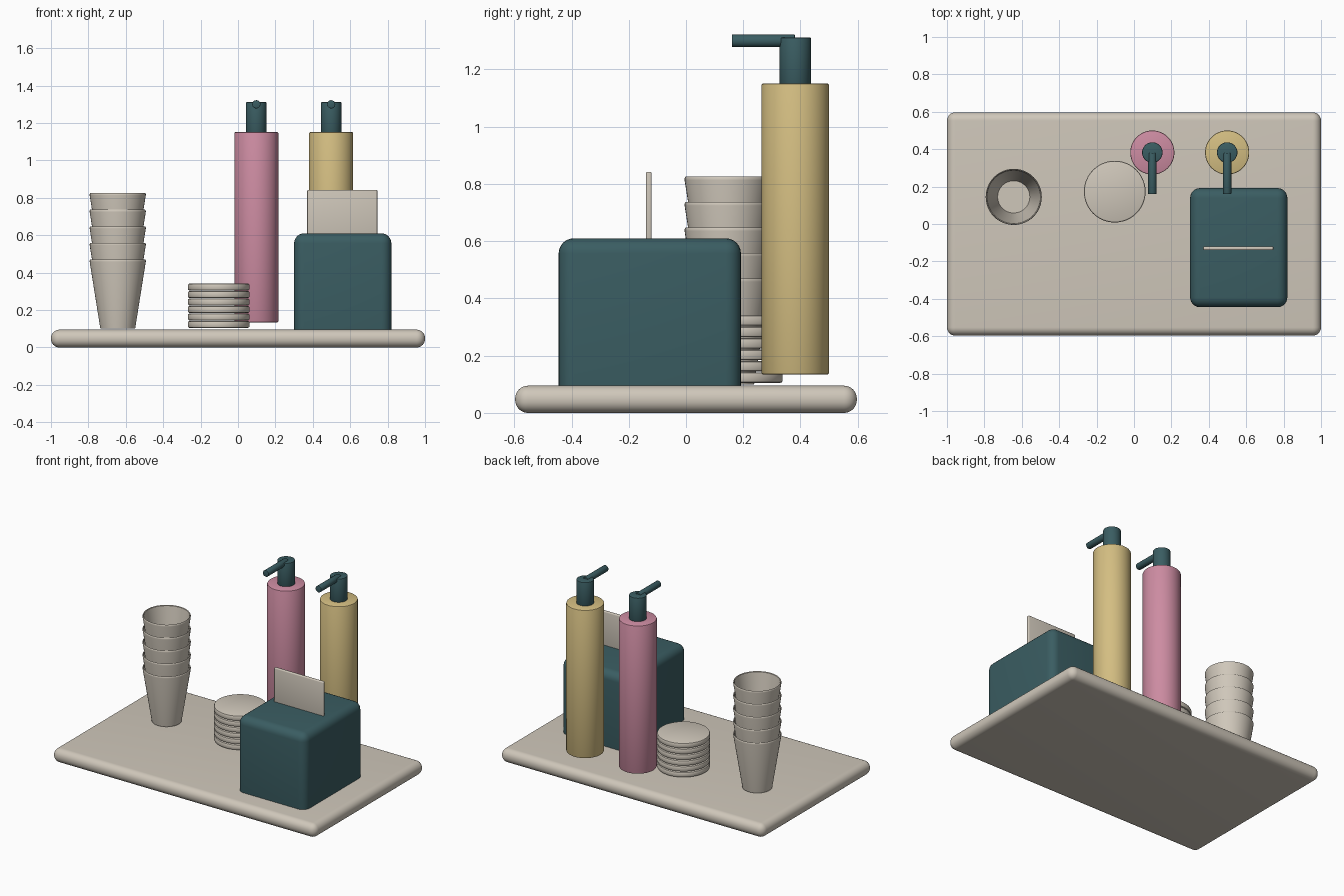
import bpy, bmesh, math
from mathutils import Matrix

if "Cube" in bpy.data.objects:
    bpy.data.objects.remove(bpy.data.objects["Cube"])


def material(name, rgb):
    m = bpy.data.materials.new(name)
    lin = [(c / 255 / 12.92) if c / 255 <= 0.04045 else ((c / 255 + 0.055) / 1.055) ** 2.4 for c in rgb]
    m.diffuse_color = (*lin, 1)
    m.use_nodes = True
    m.node_tree.nodes["Principled BSDF"].inputs["Base Color"].default_value = m.diffuse_color
    return m


STONE = material("warm stone", (207, 199, 186))
TEAL = material("dark teal", (58, 93, 98))
PINK = material("dusty pink", (205, 140, 162))
GOLD = material("soft gold", (212, 190, 130))


def finish(name, bm, mat):
    bmesh.ops.recalc_face_normals(bm, faces=bm.faces)
    me = bpy.data.meshes.new(name)
    bm.to_mesh(me)
    bm.free()
    me.materials.append(mat)
    ob = bpy.data.objects.new(name, me)
    bpy.context.collection.objects.link(ob)
    bpy.ops.object.select_all(action='DESELECT')
    ob.select_set(True)
    bpy.context.view_layer.objects.active = ob
    bpy.ops.object.shade_smooth_by_angle(angle=math.radians(35))
    return ob


def rounded_box(name, lo, hi, radius, mat, segments=6):
    bm = bmesh.new()
    bmesh.ops.create_cube(bm, size=1)
    for v in bm.verts:
        v.co = [l + (c + 0.5) * (h - l) for l, h, c in zip(lo, hi, v.co)]
    bmesh.ops.bevel(bm, geom=bm.edges[:], offset=radius, segments=segments,
                    profile=0.5, affect='EDGES')
    return finish(name, bm, mat)


def lathe(name, profile, centre, mat, steps=48, tilt=None):
    """Revolve (radius, height) points; the profile starts and ends on the axis."""
    bm = bmesh.new()
    vs = [bm.verts.new((r, 0, z)) for r, z in profile]
    es = [bm.edges.new(p) for p in zip(vs, vs[1:])]
    bmesh.ops.spin(bm, geom=vs + es, cent=(0, 0, 0), axis=(0, 0, 1),
                   angle=2 * math.pi, steps=steps)
    bmesh.ops.remove_doubles(bm, verts=bm.verts, dist=1e-5)
    if tilt:
        bm.transform(tilt)
    bm.transform(Matrix.Translation(centre))
    return finish(name, bm, mat)


def disc(r, h, b):
    """Profile of a cylinder with softened rims."""
    k = b * 0.3
    return [(0, 0), (r - b, 0), (r - k, k), (r, b),
            (r, h - b), (r - k, h - k), (r - b, h), (0, h)]


# tray
rounded_box("tray", (-1, -0.597, 0), (1, 0.597, 0.095), 0.045, STONE, 8)

# stack of tapered cups
cup = [(0, 0), (0.093, 0), (0.15, 0.358), (0.15, 0.364), (0.147, 0.37),
       (0.143, 0.366), (0.086, 0.012), (0, 0.012)]
for i in range(5):
    lathe(f"cup_{i + 1}", cup, (-0.643, 0.145, 0.1 + i * 0.0888), STONE)

# stack of coasters
for i in range(6):
    lathe(f"coaster_{i + 1}", disc(0.165, 0.036, 0.008), (-0.103, 0.173, 0.105 + i * 0.04), STONE)

# pump bottles with collar and spout
for name, x, mat in (("pink", 0.098, PINK), ("gold", 0.498, GOLD)):
    lathe(name + "_bottle", disc(0.118, 1.017, 0.006), (x, 0.382, 0.134), mat)
    lathe(name + "_pump", disc(0.055, 0.17, 0.005), (x, 0.382, 1.142), TEAL, 32)
    lathe(name + "_spout", disc(0.022, 0.22, 0.002), (x, 0.38, 1.3), TEAL, 24,
          Matrix.Rotation(math.pi / 2, 4, 'X'))

# tissue box, its rounded base sunk into the tray
rounded_box("tissue_box", (0.3, -0.445, 0.04), (0.82, 0.192, 0.61), 0.053, TEAL)
rounded_box("tissue", (0.37, -0.14, 0.58), (0.745, -0.12, 0.842), 0.006, STONE, 3)
